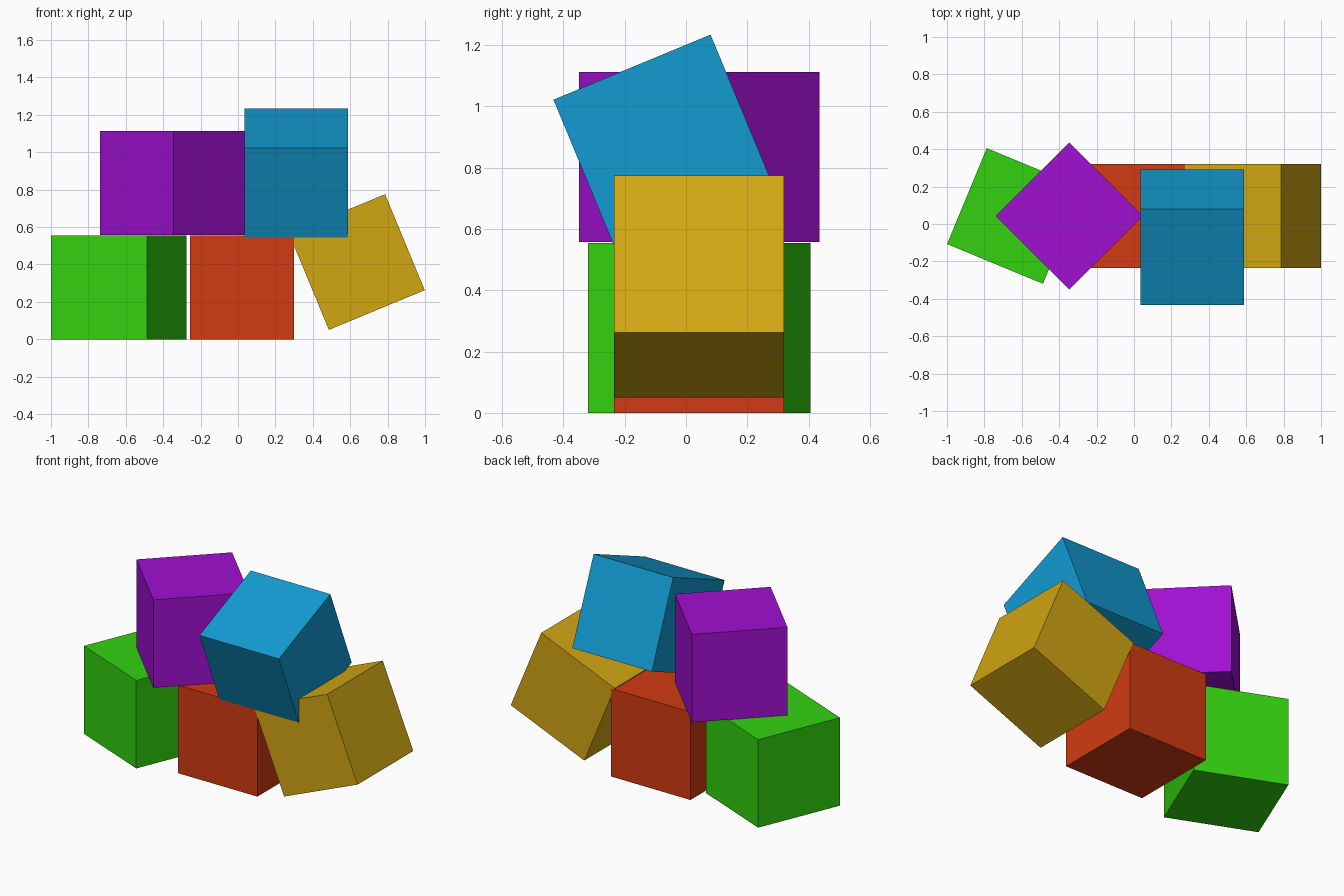
import bpy
from math import radians

default = bpy.data.objects.get("Cube")
if default:
    bpy.data.objects.remove(default, do_unlink=True)

SIDE = 0.555
TILT = 22.5


def make_material(name, rgb):
    mat = bpy.data.materials.new(name)
    mat.use_nodes = True
    color = (*rgb, 1.0)
    mat.diffuse_color = color
    mat.node_tree.nodes["Principled BSDF"].inputs["Base Color"].default_value = color
    return mat


def add_block(name, rgb, center, turn=(0, 0, 0)):
    bpy.ops.mesh.primitive_cube_add(
        size=SIDE, location=center, rotation=[radians(a) for a in turn])
    block = bpy.context.object
    block.name = name
    block.data.materials.append(make_material(name.replace("_block", ""), rgb))
    return block


# Bottom row: one turned block, one straight, one leaning sideways
add_block("green_block", (0.033, 0.64, 0.005), (-0.637, 0.043, SIDE / 2), (0, 0, -TILT))
add_block("red_block", (0.64, 0.044, 0.006), (0.022, 0.043, SIDE / 2))
add_block("yellow_block", (0.64, 0.38, 0.006), (0.636, 0.043, 0.413), (0, -TILT, 0))

# Upper row: one turned block, one tipped forward
add_block("purple_block", (0.356, 0.005, 0.64), (-0.346, 0.043, 0.835), (0, 0, 45))
add_block("blue_block", (0.006, 0.33, 0.64), (0.311, -0.07, 0.872), (TILT, 0, 0))
